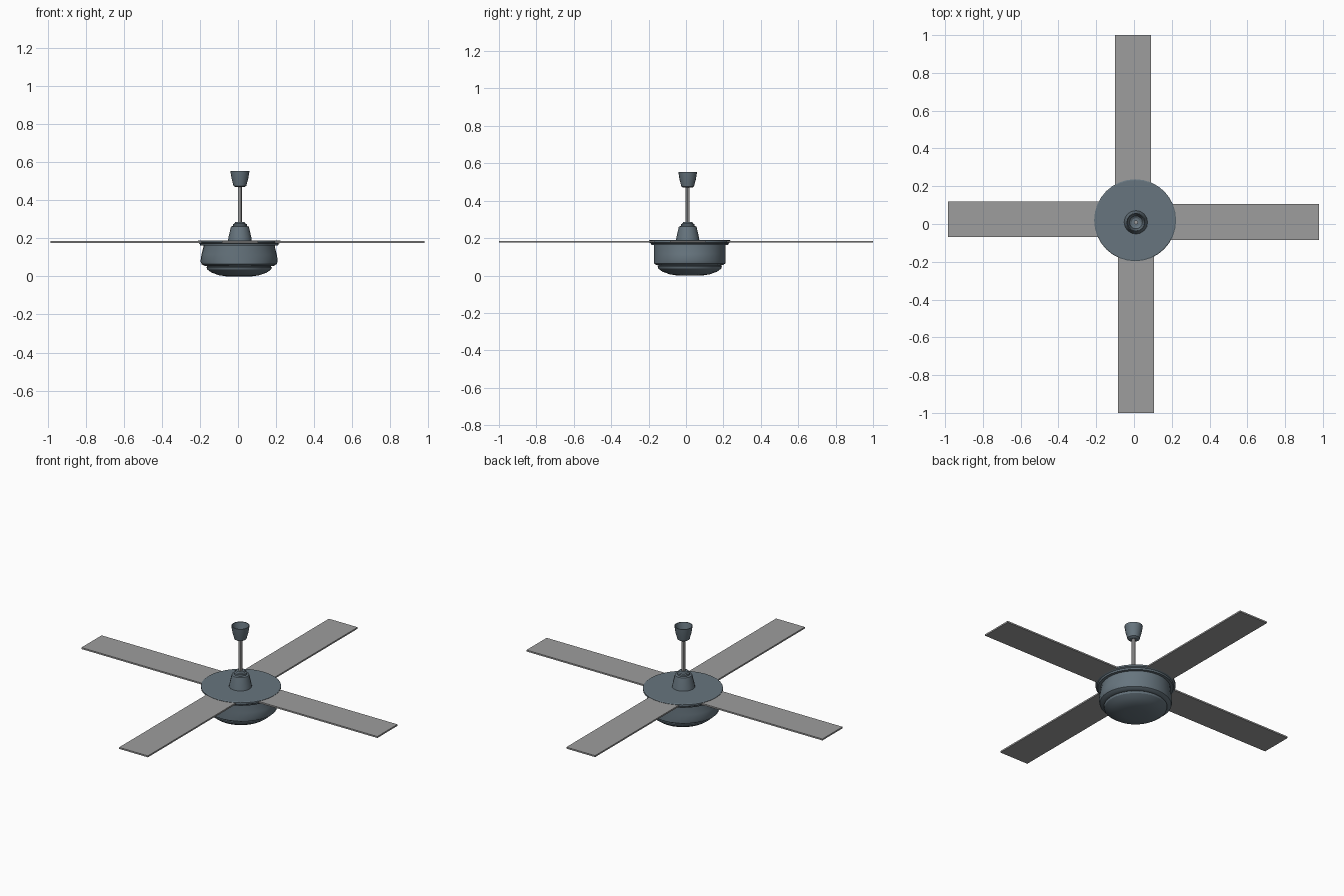
import bpy, bmesh, math

if "Cube" in bpy.data.objects:
    bpy.data.objects.remove(bpy.data.objects["Cube"])


def material(name, rgb):
    m = bpy.data.materials.new(name)
    m.diffuse_color = (*rgb, 1)
    m.use_nodes = True
    m.node_tree.nodes["Principled BSDF"].inputs["Base Color"].default_value = m.diffuse_color
    return m


STEEL = material("slate blue metal", (0.135, 0.178, 0.21))
GREY = material("light grey", (0.34, 0.34, 0.34))


def finish(name, bm, mat, smooth=True):
    me = bpy.data.meshes.new(name)
    bm.to_mesh(me)
    bm.free()
    ob = bpy.data.objects.new(name, me)
    bpy.context.collection.objects.link(ob)
    me.materials.append(mat)
    if smooth:
        bpy.ops.object.select_all(action='DESELECT')
        ob.select_set(True)
        bpy.context.view_layer.objects.active = ob
        bpy.ops.object.shade_smooth_by_angle(angle=math.radians(30))
    return ob


def lathe(name, profile, centre, mat, n):
    """Turn (radius x, radius y, z) rings, listed from bottom to top, capped at both ends."""
    bm = bmesh.new()
    rings = []
    for rx, ry, z in profile:
        rings.append([bm.verts.new((centre[0] + rx * math.cos(2 * math.pi * i / n),
                                    centre[1] + ry * math.sin(2 * math.pi * i / n), z))
                      for i in range(n)])
    for a, b in zip(rings, rings[1:]):
        for i in range(n):
            j = (i + 1) % n
            bm.faces.new((a[i], a[j], b[j], b[i]))
    bm.faces.new(rings[0][::-1])
    bm.faces.new(rings[-1])
    return finish(name, bm, mat)


def round_profile(points):
    return [(r, r, z) for r, z in points]


HUB = (0.006, 0.02)
STEM = (0.01, 0.009)

# Motor housing: stepped bowl below, slightly flared drum above
lathe("bottom_bowl", round_profile([(0.065, 0.0), (0.105, 0.006), (0.145, 0.02), (0.168, 0.037),
                                    (0.172, 0.048), (0.165, 0.053), (0.165, 0.06)]), HUB, STEEL, 32)
lathe("motor_housing", [(0.165, 0.165, 0.053), (0.183, 0.178, 0.056), (0.197, 0.19, 0.064),
                        (0.203, 0.19, 0.08), (0.198, 0.19, 0.115), (0.188, 0.19, 0.155),
                        (0.188, 0.19, 0.17)], HUB, STEEL, 32)
lathe("top_plate", round_profile([(0.205, 0.163), (0.208, 0.172), (0.217, 0.177), (0.217, 0.187),
                                  (0.212, 0.19)]), HUB, STEEL, 32)

# Stem cover, rod and hollow ceiling cup
lathe("stem_cover", round_profile([(0.063, 0.185), (0.059, 0.21), (0.047, 0.262), (0.036, 0.265),
                                   (0.036, 0.275), (0.028, 0.278), (0.024, 0.286)]), STEM, STEEL, 16)
lathe("rod", round_profile([(0.011, 0.28), (0.011, 0.5)]), STEM, GREY, 12)
lathe("ceiling_cup", round_profile([(0.024, 0.47), (0.034, 0.476), (0.037, 0.49), (0.044, 0.515),
                                    (0.05, 0.553), (0.046, 0.553), (0.034, 0.492),
                                    (0.022, 0.484)]), STEM, STEEL, 16)


# Four flat blades, tucked into the edge of the top plate
def blade(name, x0, x1, y0, y1):
    bm = bmesh.new()
    bmesh.ops.create_cube(bm, size=1)
    for v in bm.verts:
        v.co = (x1 if v.co.x > 0 else x0, y1 if v.co.y > 0 else y0, 0.185 if v.co.z > 0 else 0.176)
    finish(name, bm, GREY, smooth=False)


blade("blade_right", 0.15, 0.98, -0.085, 0.105)
blade("blade_left", -0.985, -0.14, -0.07, 0.12)
blade("blade_back", -0.1, 0.09, 0.16, 1.0)
blade("blade_front", -0.085, 0.105, -1.0, -0.12)
